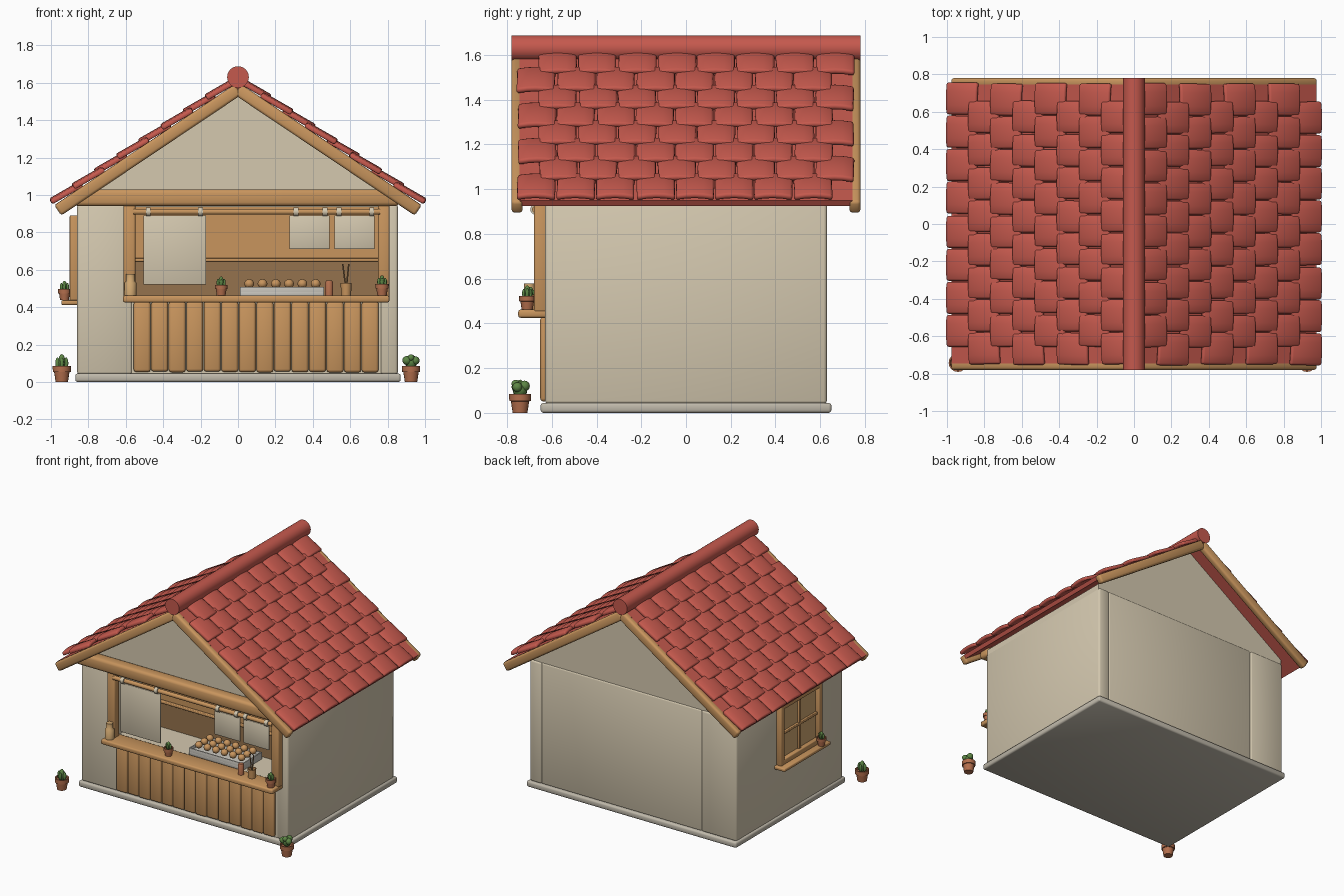
import bpy, bmesh, math, random
from mathutils import Matrix, Vector

if "Cube" in bpy.data.objects:
    bpy.data.objects.remove(bpy.data.objects["Cube"])

random.seed(4)
A = math.atan(0.67)          # roof pitch


def colour(name, r, g, b):
    m = bpy.data.materials.new(name)
    m.diffuse_color = (r, g, b, 1)
    m.use_nodes = True
    m.node_tree.nodes["Principled BSDF"].inputs["Base Color"].default_value = m.diffuse_color
    return m


CREAM = colour("cream plaster", 0.66, 0.58, 0.43)
STONE = colour("grey stone", 0.52, 0.48, 0.40)
WOOD = colour("warm wood", 0.58, 0.30, 0.11)
DARK = colour("dark wood", 0.30, 0.17, 0.075)
RED = colour("red tile", 0.56, 0.10, 0.075)
CLAY = colour("terracotta", 0.46, 0.16, 0.075)
GREEN = colour("cactus green", 0.11, 0.24, 0.06)
AMBER = colour("amber glass", 0.62, 0.38, 0.16)
METAL = colour("pale metal", 0.56, 0.54, 0.49)


def finish(bm, name, mat, matrix=None):
    me = bpy.data.meshes.new(name)
    bmesh.ops.recalc_face_normals(bm, faces=bm.faces)
    bm.to_mesh(me)
    bm.free()
    me.materials.append(mat)
    ob = bpy.data.objects.new(name, me)
    bpy.context.collection.objects.link(ob)
    if matrix:
        ob.matrix_world = matrix
    bpy.ops.object.select_all(action='DESELECT')
    ob.select_set(True)
    bpy.context.view_layer.objects.active = ob
    bpy.ops.object.shade_smooth_by_angle(angle=math.radians(48))
    return ob


def box(name, x, y, z, mat, bevel=0.008, matrix=None):
    bm = bmesh.new()
    size = Vector((x[1] - x[0], y[1] - y[0], z[1] - z[0]))
    mid = Vector((x[0] + x[1], y[0] + y[1], z[0] + z[1])) / 2
    bmesh.ops.create_cube(bm, size=1, matrix=Matrix.Translation(mid) @ Matrix.Diagonal((*size, 1)))
    if bevel:
        bmesh.ops.bevel(bm, geom=bm.edges[:], offset=bevel, segments=2, profile=0.5, affect='EDGES')
    return finish(bm, name, mat, matrix)


def rod(name, p, q, r, mat, sides=16):
    p, q = Vector(p), Vector(q)
    d = q - p
    bm = bmesh.new()
    m = Matrix.Translation((p + q) / 2) @ d.to_track_quat('Z', 'Y').to_matrix().to_4x4()
    bmesh.ops.create_cone(bm, cap_ends=True, segments=sides, radius1=r, radius2=r, depth=d.length, matrix=m)
    return finish(bm, name, mat)


def lathe(name, at, profile, mat, sides=16, scale=1):
    bm = bmesh.new()
    rings = [[bm.verts.new((r * math.cos(t * math.tau / sides), r * math.sin(t * math.tau / sides), z))
              for t in range(sides)] for r, z in profile]
    for a, b in zip(rings, rings[1:]):
        for i in range(sides):
            j = (i + 1) % sides
            bm.faces.new((a[i], a[j], b[j], b[i]))
    bm.faces.new(rings[0])
    bm.faces.new(rings[-1])
    return finish(bm, name, mat, Matrix.Translation(at) @ Matrix.Scale(scale, 4))


def balls(name, items, mat):
    bm = bmesh.new()
    for (x, y, z), r, tall in items:
        m = Matrix.Translation((x, y, z)) @ Matrix.Diagonal((1, 1, tall, 1))
        bmesh.ops.create_uvsphere(bm, u_segments=12, v_segments=8, radius=r, matrix=m)
    return finish(bm, name, mat)


def potted_cactus(name, x, y, z, s, rounded=False):
    pot = [(0.033, 0), (0.041, 0.052), (0.048, 0.053), (0.049, 0.085), (0.041, 0.085), (0.039, 0.07)]
    lathe(name + "_pot", (x, y, z), pot, CLAY, scale=s)
    if rounded:
        parts = [((0, 0, .105), .032, 1.1), ((.024, -.012, .115), .022, 1), ((-.022, -.014, .115), .024, 1),
                 ((.005, .02, .12), .024, 1), ((0, -.02, .13), .018, 1)]
    else:
        parts = [((0, 0, .105), .019, 2.3), ((-.023, 0, .1), .012, 2.6), ((.023, 0, .1), .012, 2.6),
                 ((0, -.02, .1), .011, 2.6), ((0, .02, .1), .011, 2.6)]
    balls(name, [((x + a * s, y + b * s, z + c * s), r * s, t) for (a, b, c), r, t in parts], GREEN)


# --- base and walls around a shallow serving alcove
box("base_slab", (-.87, .87), (-.65, .65), (0, .045), STONE, .012)
box("left_wall", (-.86, -.565), (-.63, .63), (.04, .95), CREAM, .014)
box("right_wall", (.76, .855), (-.63, .63), (.04, .95), CREAM, .014)
box("back_wall", (-.568, .763), (-.33, .627), (.04, .95), CREAM, .012)
box("serving_base", (-.57, .765), (-.625, -.32), (.04, .455), CREAM, 0)
box("alcove_lower_panel", (-.56, .757), (-.338, -.325), (.455, .65), DARK, 0)
box("alcove_upper_panel", (-.56, .757), (-.338, -.325), (.65, .94), WOOD, 0)
box("alcove_rail", (-.56, .757), (-.36, -.335), (.643, .662), WOOD, .005)

# gable block filling the roof
bm = bmesh.new()
outline = [(-.858, .935), (.853, .935), (.853, .984), (0, 1.56), (-.858, .984)]
face = bm.faces.new([bm.verts.new((x, -.62, z)) for x, z in outline])
ext = bmesh.ops.extrude_face_region(bm, geom=[face])
bmesh.ops.translate(bm, vec=(0, 1.24, 0), verts=[v for v in ext["geom"] if isinstance(v, bmesh.types.BMVert)])
finish(bm, "gable_block", CREAM)

# --- roof: one slope, then the same turned half round
bm = bmesh.new()
L, W = 0.19, 0.171
bmesh.ops.create_cube(bm, size=1, matrix=Matrix.Diagonal((L, W, .028, 1)))
bmesh.ops.bevel(bm, geom=bm.edges[:], offset=.011, segments=2, profile=.5, affect='EDGES')
across = [e for e in bm.edges if abs(e.verts[0].co.y - e.verts[1].co.y) > W * .5]
bmesh.ops.subdivide_edges(bm, edges=across, cuts=3)
for v in bm.verts:
    v.co.z += .010 * (1 - (2 * v.co.y / W) ** 2) - .003
tile = finish(bm, "roof_tile", RED)

for side in (0, 1):
    turn = Matrix.Rotation(math.pi * side, 4, 'Z')
    slope = Matrix.Rotation(A, 4, 'Y')
    tag = "left" if side else "right"
    box(tag + "_roof_deck", (0, 1.165), (-.745, .745), (-.015, .015), RED, 0,
        turn @ Matrix.Translation((0, 0, 1.585)) @ slope)
    for end, y in (("near", -.755), ("far", .755)):
        box(f"{tag}_{end}_bargeboard", (0, 1.16), (y - .025, y + .025), (-.033, .033), WOOD, .014,
            turn @ Matrix.Translation((0, 0, 1.563)) @ slope)
    for row in range(8):
        a = A - math.radians(4)
        xc = 1.0 - .1185 * row - L / 2 * math.cos(a)
        for k in range(8):
            y = (-.668 if row % 2 == 0 else -.572) + .1768 * k + random.uniform(-.003, .003)
            m = turn @ Matrix.Translation((xc, y, 1.624 - .67 * xc)) @ Matrix.Rotation(a, 4, 'Y') \
                @ Matrix.Rotation(random.uniform(-.02, .02), 4, 'Z')
            ob = bpy.data.objects.new("roof_tile", tile.data)
            bpy.context.collection.objects.link(ob)
            ob.matrix_world = m
bpy.data.objects.remove(tile)
rod("ridge_cap", (0, -.78, 1.63), (0, .78, 1.63), .058, RED, 24)

# --- timber front
box("front_beam", (-.875, .86), (-.70, -.61), (.94, 1.03), WOOD, .02)
for n, x in (("left", -.58), ("right", .78)):
    box(n + "_post", (x - .031, x + .031), (-.68, -.62), (.45, .95), WOOD, .01)
box("counter_top", (-.615, .81), (-.75, -.60), (.425, .462), WOOD, .01)
for i in range(14):
    x = -.558 + .0938 * i
    box("counter_plank", (x, x + .0905), (-.652, -.62), (.05 + random.uniform(0, .006), .43), WOOD, .014)

# --- hanging cloths
rod("cloth_rod", (-.56, -.672, .91), (.76, -.672, .91), .016, WOOD)
for x in (-.48, -.20, .31, .465, .54, .715):
    rod("cloth_ring", (x - .013, -.672, .91), (x + .013, -.672, .91), .024, CREAM)
for x0, x1, z0 in ((-.505, -.17, .52), (.275, .49, .71), (.515, .73, .71)):
    box("hanging_cloth", (x0, x1), (-.676, -.666), (z0, .89), CREAM, .004)

# --- food tray and counter goods
box("tray_floor", (.01, .46), (-.60, -.37), (.456, .485), METAL, .005)
for y in (-.60, -.38):
    box("tray_long_edge", (.01, .46), (y, y + .01), (.456, .508), METAL, .003)
for x in (.01, .45):
    box("tray_short_edge", (x, x + .01), (-.60, -.37), (.456, .508), METAL, .003)
balls("dumplings", [((.06 + .071 * i, -.55 + .066 * j, .525), .026, .95)
                    for i in range(6) for j in range(3)], WOOD)
lathe("sauce_jar", (.487, -.66, .46), [(.022, 0), (.022, .07), (.016, .082)], CLAY)
lathe("stick_cup", (.578, -.66, .46), [(.026, 0), (.03, .068), (.025, .068), (.024, .03)], WOOD)
for dx in (-.018, .014):
    rod("stick", (.578, -.66, .49), (.578 + dx, -.66, .63), .004, DARK, 8)
lathe("wood_canister", (-.575, -.70, .46), [(.032, 0), (.032, .07), (.024, .078), (.024, .118)], AMBER)

# --- side window with sill
box("window_glass", (-.869, -.855), (-.32, .14), (.45, .87), AMBER, 0)
for y in (-.335, .115):
    box("window_jamb", (-.90, -.85), (y, y + .04), (.43, .89), WOOD, .006)
for z in (.435, .85):
    box("window_rail", (-.90, -.85), (-.33, .15), (z, z + .04), WOOD, .006)
box("window_mullion", (-.885, -.85), (-.10, -.08), (.44, .88), WOOD, .004)
box("window_crossbar", (-.885, -.85), (-.32, .14), (.65, .67), WOOD, .004)
box("window_sill", (-.945, -.85), (-.37, .18), (.412, .437), WOOD, .007)

# --- potted cacti
potted_cactus("left_ground_cactus", -.942, -.742, 0, 1.0)
potted_cactus("right_ground_cactus", .925, -.742, 0, 1.0, True)
potted_cactus("sill_cactus", -.928, -.28, .437, .7)
potted_cactus("counter_cactus", -.09, -.695, .46, .7)
potted_cactus("post_cactus", .77, -.71, .46, .74)
